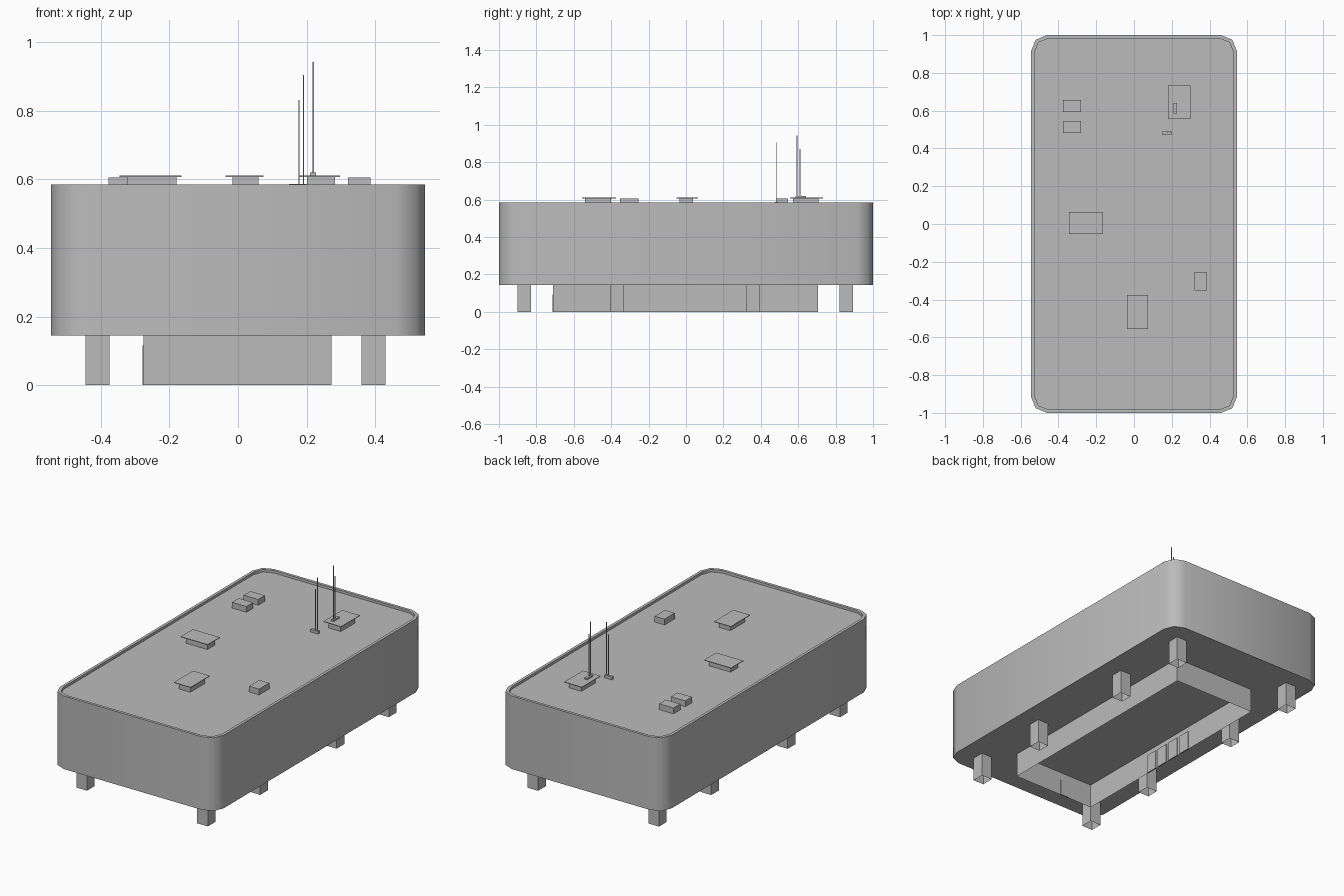
import bpy
import bmesh
import math

cube = bpy.data.objects.get("Cube")
if cube:
    bpy.data.objects.remove(cube)

grey = bpy.data.materials.new("concrete grey")
grey.use_nodes = True
grey.diffuse_color = (0.5, 0.5, 0.5, 1)
grey.node_tree.nodes["Principled BSDF"].inputs["Base Color"].default_value = (0.5, 0.5, 0.5, 1)

ROOF, RIM, SOFFIT = 0.57, 0.585, 0.145


def finish(name, bm):
    mesh = bpy.data.meshes.new(name)
    bm.to_mesh(mesh)
    bm.free()
    obj = bpy.data.objects.new(name, mesh)
    bpy.context.collection.objects.link(obj)
    mesh.materials.append(grey)
    return obj


def box(name, x, y, z, open_bottom=False, open_top=False):
    """Box from ranges on each axis, optionally without its end faces."""
    bm = bmesh.new()
    bmesh.ops.create_cube(bm, size=1)
    for v in bm.verts:
        v.co = [r[0] if c < 0 else r[1] for c, r in zip(v.co, (x, y, z))]
    bm.normal_update()
    gone = [f for f in bm.faces if (open_bottom and f.normal.z < -0.5)
            or (open_top and f.normal.z > 0.5)]
    bmesh.ops.delete(bm, geom=gone, context='FACES')
    return finish(name, bm)


def around(c, size):
    return (c - size / 2, c + size / 2)


# Main volume: rounded rectangle with a low parapet around a sunken roof
def outline(bm, inset, z, radius=0.085, steps=2):
    hx, hy, r = 0.545 - inset, 1 - inset, radius - inset / 2
    verts = []
    for i, (sx, sy) in enumerate(((1, 1), (-1, 1), (-1, -1), (1, -1))):
        for k in range(steps + 1):
            a = math.pi / 2 * (i + k / steps)
            verts.append(bm.verts.new((sx * (hx - r) + r * math.cos(a),
                                       sy * (hy - r) + r * math.sin(a), z)))
    return verts


bm = bmesh.new()
rings = [outline(bm, 0, SOFFIT), outline(bm, 0, RIM),
         outline(bm, 0.017, RIM), outline(bm, 0.017, ROOF)]
for low, high in zip(rings, rings[1:]):
    for i in range(len(low)):
        j = (i + 1) % len(low)
        bm.faces.new((low[i], low[j], high[j], high[i]))
bm.faces.new(rings[-1])
bm.faces.new(rings[0][::-1])
body = finish("upper_storeys", bm)
bpy.context.view_layer.objects.active = body
body.select_set(True)
bpy.ops.object.shade_smooth_by_angle(angle=math.radians(60))
body.select_set(False)

# Recessed ground floor walls, open below
box("ground_floor_walls", (-0.275, 0.272), (-0.71, 0.705), (0, SOFFIT), True, True)
for i in range(4):
    box(f"side_door_{i + 1}", (-0.278, -0.27), around(-0.17 + 0.095 * i, 0.075), (0, 0.115))
box("front_door", around(-0.08, 0.06), (-0.713, -0.705), (0, 0.092))

# Two rows of pillars
for side, px in (("right", -0.41), ("left", 0.395)):
    for i, py in enumerate((-0.865, -0.368, 0.36, 0.857)):
        box(f"pillar_{side}_{i + 1}", around(px, 0.071), around(py, 0.073),
            (0, SOFFIT), open_bottom=True)

# Small plain roof units
for i, (x, y) in enumerate((((-0.377, -0.281), (0.593, 0.657)),
                            ((-0.377, -0.281), (0.482, 0.545)),
                            ((0.321, 0.387), (-0.352, -0.255)))):
    box(f"roof_unit_{i + 1}", x, y, (ROOF, 0.605))

# Roof vents with overhanging caps
for i, (x, y) in enumerate((((-0.345, -0.165), (-0.052, 0.063)),
                            ((-0.037, 0.075), (-0.557, -0.375)),
                            ((0.18, 0.298), (0.555, 0.733)))):
    box(f"vent_{i + 1}", (x[0] + 0.021, x[1] - 0.015),
        (y[0] + 0.018, y[1] - 0.025), (ROOF, 0.608))
    box(f"vent_cap_{i + 1}", x, y, (0.607, 0.611))

# Antennas on their feet
box("antenna_foot_low", (0.149, 0.2), (0.475, 0.491), (ROOF, 0.587))
box("antenna_foot_high", (0.21, 0.228), (0.585, 0.641), (0.611, 0.62))
for i, (x, y, low, top) in enumerate(((0.178, 0.483, ROOF, 0.832), (0.191, 0.483, ROOF, 0.905),
                                      (0.219, 0.594, 0.611, 0.942), (0.219, 0.609, 0.611, 0.872))):
    box(f"antenna_{i + 1}", around(x, 0.004), around(y, 0.004), (low, top))
